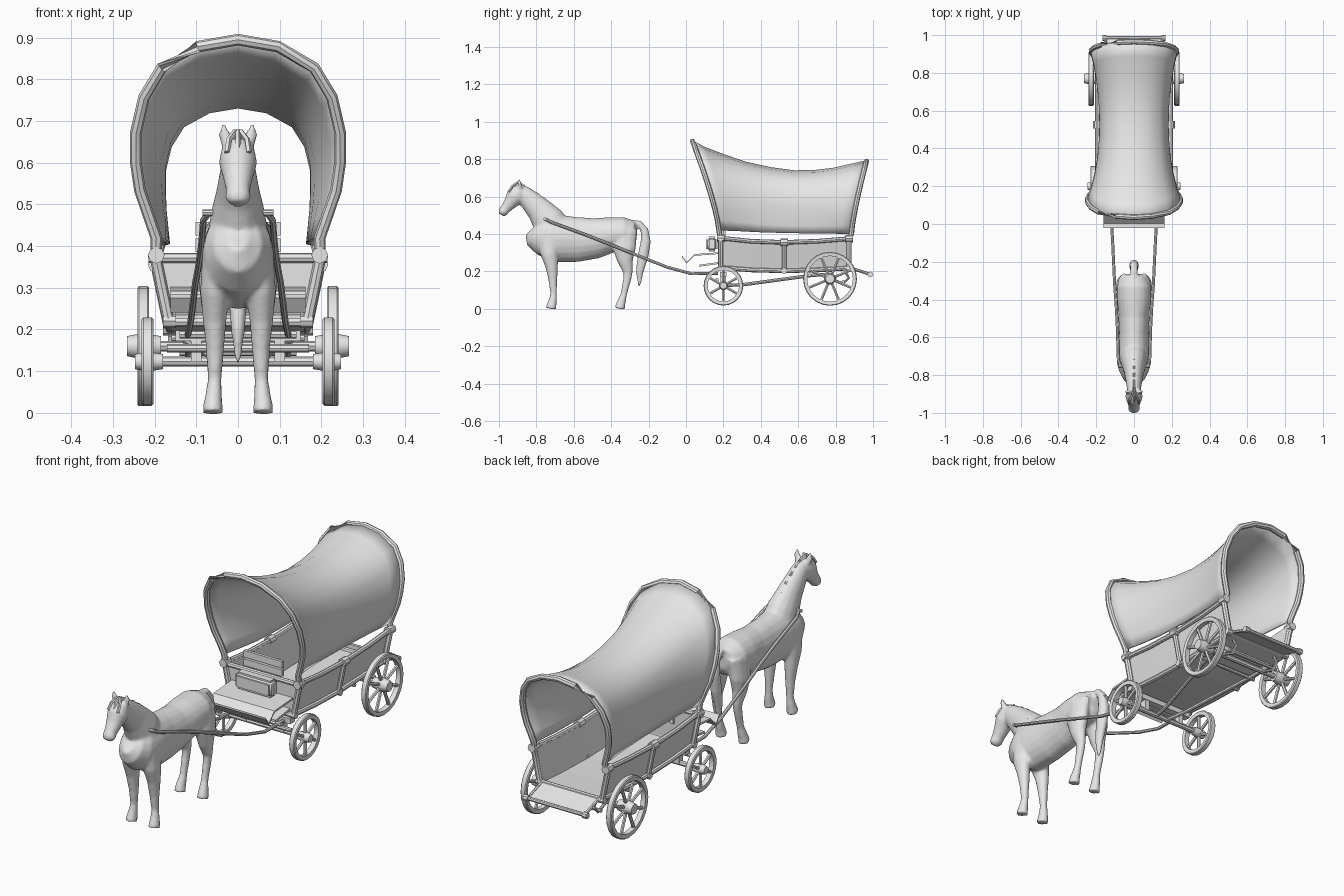
import bpy, bmesh, math
from mathutils import Vector

grey = bpy.data.materials.new("plain_grey")
grey.diffuse_color = (0.8, 0.8, 0.8, 1)


def finish(name, bm, smooth=True):
    bmesh.ops.recalc_face_normals(bm, faces=bm.faces)
    me = bpy.data.meshes.new(name)
    bm.to_mesh(me)
    bm.free()
    me.materials.append(grey)
    ob = bpy.data.objects.new(name, me)
    bpy.context.collection.objects.link(ob)
    if smooth:
        bpy.ops.object.select_all(action='DESELECT')
        ob.select_set(True)
        bpy.context.view_layer.objects.active = ob
        bpy.ops.object.shade_smooth_by_angle(angle=math.radians(40))
    return ob


def loft(bm, rings, n=12):
    """Elliptical rings (x, y, z, half width, half depth) skinned along their path."""
    pts = [Vector(r[:3]) for r in rings]
    loops = []
    for i, r in enumerate(rings):
        t = (pts[min(i + 1, len(pts) - 1)] - pts[max(i - 1, 0)]).normalized()
        ref = Vector((1, 0, 0)) if abs(t.x) < 0.9 else Vector((0, 0, 1))
        side = (ref - t * ref.dot(t)).normalized()
        up = t.cross(side)
        loops.append([bm.verts.new(pts[i] + side * r[3] * math.cos(a) + up * r[4] * math.sin(a))
                      for a in (2 * math.pi * k / n for k in range(n))])
    for A, B in zip(loops, loops[1:]):
        for k in range(n):
            bm.faces.new((A[k], A[(k + 1) % n], B[(k + 1) % n], B[k]))
    bm.faces.new(loops[0])
    bm.faces.new(loops[-1][::-1])


def tube(bm, pts, r, n=8):
    loft(bm, [(*p, r, r) for p in pts], n)


def box(bm, c, d):
    vs = bmesh.ops.create_cube(bm, size=1)["verts"]
    for v in vs:
        v.co = Vector([v.co[i] * d[i] + c[i] for i in range(3)])


def plate(bm, quad, off):
    """Flat four-cornered board thickened by an offset."""
    a = [bm.verts.new(q) for q in quad]
    b = [bm.verts.new(Vector(q) + Vector(off)) for q in quad]
    bm.faces.new(a)
    bm.faces.new(b[::-1])
    for k in range(4):
        j = (k + 1) % 4
        bm.faces.new((a[k], b[k], b[j], a[j]))


# ---- Horse: overlapping lofts fused into one skin ----
bm = bmesh.new()
loft(bm, [(0, -.83, .42, .025, .04), (0, -.815, .405, .058, .075), (0, -.77, .39, .082, .105),
          (0, -.69, .375, .086, .127), (0, -.58, .37, .08, .12), (0, -.48, .377, .082, .108),
          (0, -.40, .395, .09, .095), (0, -.33, .405, .09, .085), (0, -.28, .40, .07, .07),
          (0, -.265, .40, .03, .035)], 20)
loft(bm, [(0, -.70, .41, .075, .10), (0, -.74, .475, .066, .088), (0, -.785, .53, .052, .07),
          (0, -.83, .575, .044, .058), (0, -.875, .62, .036, .045), (0, -.895, .65, .022, .022)], 16)
loft(bm, [(0, -.875, .645, .025, .02), (0, -.888, .63, .04, .045), (0, -.912, .60, .046, .052),
          (0, -.94, .565, .036, .036), (0, -.965, .535, .029, .028), (0, -.98, .515, .031, .026),
          (0, -.988, .502, .02, .016)], 16)
for s in (-1, 1):
    # front legs
    loft(bm, [(s * .05, -.73, .40, .035, .07), (s * .055, -.73, .29, .036, .048),
              (s * .056, -.718, .225, .029, .034), (s * .055, -.712, .155, .022, .024),
              (s * .056, -.708, .08, .017, .017), (s * .058, -.712, .045, .02, .022),
              (s * .06, -.718, .022, .023, .026), (s * .06, -.722, 0, .026, .03)], 12)
    # hind legs
    loft(bm, [(s * .05, -.33, .42, .035, .07), (s * .058, -.33, .32, .038, .062),
              (s * .058, -.325, .255, .03, .042), (s * .056, -.31, .195, .02, .026),
              (s * .056, -.315, .155, .018, .022), (s * .056, -.332, .08, .016, .017),
              (s * .058, -.342, .045, .02, .022), (s * .06, -.35, .022, .023, .025),
              (s * .06, -.354, 0, .026, .029)], 12)
    # ears
    loft(bm, [(s * .025, -.885, .645, .016, .012), (s * .033, -.89, .668, .016, .011),
              (s * .036, -.893, .693, .005, .005)], 8)
# tail
loft(bm, [(0, -.29, .455, .02, .02), (0, -.25, .455, .02, .018), (0, -.222, .42, .022, .022),
          (0, -.215, .36, .025, .028), (0, -.23, .28, .024, .03), (0, -.247, .20, .017, .022),
          (0, -.25, .12, .006, .008)], 10)
horse = finish("horse", bm, False)
rm = horse.modifiers.new("fuse", 'REMESH')
rm.mode = 'VOXEL'
rm.voxel_size = .0075
rm.use_smooth_shade = True
sm = horse.modifiers.new("soften", 'SMOOTH')
sm.iterations = 3

# Mane tufts and forelock
bm = bmesh.new()
for i in range(7):
    t = i / 6
    y, z = -.885 + .22 * t, .665 - .17 * t + .015 * math.sin(3 * t)
    for s in (-1, 1):
        plate(bm, [(0, y - .018, z + .012), (0, y + .022, z - .008),
                   (s * (.026 + .03 * t), y + .012, z - .045), (s * (.024 + .03 * t), y, z - .042)],
              (s * .004, .002, .004))
for x in (-.022, 0, .022):
    tube(bm, [(x * .3, -.9, .675), (x, -.928, .655), (x * 1.2, -.947, .625)], .007, 5)
finish("mane", bm, False)

# ---- Harness and shafts ----
bm = bmesh.new()
tube(bm, [(-.085, -.755, .48), (.085, -.755, .48)], .008)
for s in (-1, 1):
    tube(bm, [(s * .07, -.755, .48), (s * .083, -.72, .462), (s * .088, -.55, .40), (s * .095, -.42, .35),
              (s * .102, -.33, .313), (s * .113, -.1, .222), (s * .12, .03, .187), (s * .122, .17, .188)], .008, 8)
finish("harness_shafts", bm)

# ---- Canopy ----
ARCH = [(0, 1), (.39, .965), (.745, .86), (.92, .71), (1, .53), (1, .38), (.96, .24), (.88, .12), (.8, 0)]
# per section: top y, top z, bottom y, bottom z, half width, straightness of the foot
SECTIONS = [(.035, .895, .176, .42, .245, 0), (.10, .86, .225, .418, .225, .2), (.20, .822, .295, .415, .204, .45),
            (.315, .782, .38, .41, .188, .7), (.45, .752, .47, .407, .179, .9), (.58, .735, .56, .405, .178, .9),
            (.69, .737, .66, .403, .184, .8), (.79, .749, .74, .402, .194, .6), (.89, .772, .82, .402, .209, .4),
            (.965, .788, .885, .402, .225, .2)]


def arch(sec):
    yt, zt, yb, zb, w, k = sec
    half = [((px + (1 - px) * k * .8 * (h < .4)) * w, yb + (yt - yb) * h ** 1.3, zb + (zt - zb) * h)
            for px, h in ARCH]
    return [(-x, y, z) for x, y, z in half[:0:-1]] + half


bm = bmesh.new()
rows = [[bm.verts.new(p) for p in arch(s)] for s in SECTIONS]
for A, B in zip(rows, rows[1:]):
    for i in range(len(A) - 1):
        bm.faces.new((A[i], A[i + 1], B[i + 1], B[i]))
sol = finish("canopy", bm).modifiers.new("cloth", 'SOLIDIFY')
sol.thickness = .01
sol.offset = 0

# End bows run on down into the wagon corners
for name, sec, y in (("front_bow", SECTIONS[0], .185), ("rear_bow", SECTIONS[-1], .872)):
    bm = bmesh.new()
    tube(bm, [(-.165, y, .215), (-.197, y, .37)] + arch(sec) + [(.197, y, .37), (.165, y, .215)], .014, 8)
    finish(name, bm)

# ---- Wagon box ----
Y = [.185, .35, .525, .70, .872]
TOP = [.378, .361, .355, .361, .375]
LOW = [.22, .207, .202, .207, .217]
bm = bmesh.new()
for i in range(4):
    plate(bm, [(-.16, Y[i], LOW[i]), (.16, Y[i], LOW[i]), (.16, Y[i + 1], LOW[i + 1]),
               (-.16, Y[i + 1], LOW[i + 1])], (0, 0, -.012))
    for s in (-1, 1):
        plate(bm, [(s * .16, Y[i], LOW[i]), (s * .16, Y[i + 1], LOW[i + 1]),
                   (s * .192, Y[i + 1], TOP[i + 1]), (s * .192, Y[i], TOP[i])], (-s * .01, 0, 0))
plate(bm, [(-.16, .185, .215), (.16, .185, .215), (.19, .185, .365), (-.19, .185, .365)], (0, .01, 0))
finish("wagon_box", bm, False)

bm = bmesh.new()
for s in (-1, 1):
    tube(bm, [(s * .195, y, z) for y, z in zip(Y, TOP)], .012)
    tube(bm, [(s * .163, y, z) for y, z in zip(Y, LOW)], .012)
    tube(bm, [(s * .166, .525, .202), (s * .198, .525, .355)], .012)
    for i in (0, 2, 4):
        tube(bm, [(s * .196, Y[i] - .02, TOP[i]), (s * .196, Y[i] + .02, TOP[i])], .02)
        tube(bm, [(s * .15, Y[i], LOW[i]), (s * .18, Y[i], LOW[i])], .016)
tube(bm, [(-.215, .185, .372), (.215, .185, .372)], .012)
for y, z in ((.185, .218), (.872, .217)):
    tube(bm, [(-.175, y, z), (.175, y, z)], .012)
finish("wagon_rails", bm)

# Lowered tailgate with end bar
bm = bmesh.new()
plate(bm, [(-.145, .88, .222), (.145, .88, .222), (.145, .98, .188), (-.145, .98, .188)], (0, 0, -.01))
tube(bm, [(-.165, .985, .183), (.165, .985, .183)], .009)
for s in (-1, 1):
    tube(bm, [(s * .15, .87, .222), (s * .15, .985, .183)], .008)
    tube(bm, [(s * .145, .985, .183), (s * .168, .985, .183)], .015)
finish("tailgate", bm)

# ---- Driver seat ----
bm = bmesh.new()
FOOT = [(-.022, .285), (.003, .25), (.045, .292), (.185, .302)]
for (y0, z0), (y1, z1) in zip(FOOT, FOOT[1:]):
    plate(bm, [(-.162, y0, z0), (.162, y0, z0), (.162, y1, z1), (-.162, y1, z1)], (0, 0, -.009))
plate(bm, [(-.15, .07, .235), (.15, .07, .235), (.15, .18, .25), (-.15, .18, .25)], (0, 0, -.01))
for z in (.402, .442):
    box(bm, (0, .195, z), (.205, .014, .032))
for s in (-1, 1):
    box(bm, (s * .07, .206, .38), (.02, .01, .15))
finish("seat_boards", bm, False)
bm = bmesh.new()
box(bm, (0, .138, .345), (.2, .06, .08))
bmesh.ops.bevel(bm, geom=bm.edges[:], offset=.014, segments=3, affect='EDGES')
finish("seat_cushion", bm)


# ---- Wheels ----
def wheel(name, x, y, z, r, spokes, hub_in, hub_out, hr):
    bm = bmesh.new()
    n = 24
    prof = [(-.012, r - .022), (-.014, r - .004), (-.01, r), (.01, r), (.014, r - .004), (.012, r - .022)]
    rows = [[bm.verts.new((x + dx, y + q * math.cos(a), z + q * math.sin(a))) for dx, q in prof]
            for a in (2 * math.pi * k / n for k in range(n))]
    for k in range(n):
        A, B = rows[k], rows[(k + 1) % n]
        for i in range(6):
            bm.faces.new((A[i], A[(i + 1) % 6], B[(i + 1) % 6], B[i]))
    for k in range(spokes):
        a = 2 * math.pi * (k + .5) / spokes
        c, d = math.cos(a), math.sin(a)
        tube(bm, [(x, y, z), (x, y + (r - .015) * c, z + (r - .015) * d)], .008, 6)
    s = 1 if x > 0 else -1
    loft(bm, [(s * hub_in, y, z, hr * .75, hr * .75), (abs(x) * s, y, z, hr, hr),
              (s * hub_out, y, z, hr * .75, hr * .75)], 12)
    finish(name, bm)


for s, side in ((-1, "left"), (1, "right")):
    wheel("front_wheel_" + side, s * .217, .2, .123, .106, 6, .18, .247, .024)
    wheel("rear_wheel_" + side, s * .227, .77, .16, .144, 8, .185, .266, .032)

# ---- Undercarriage ----
bm = bmesh.new()
tube(bm, [(-.22, .2, .123), (.22, .2, .123)], .012)
tube(bm, [(-.22, .77, .16), (.22, .77, .16)], .013)
for y, z in ((.2, .185), (.77, .19)):
    box(bm, (0, y, z), (.3, .035, .025))
tube(bm, [(-.17, .165, .155), (.17, .165, .155)], .01)
tube(bm, [(-.14, .13, .188), (.14, .13, .188)], .01)
tube(bm, [(-.16, .66, .18), (.16, .66, .18)], .009)
for s in (-1, 1):
    box(bm, (s * .1, .2, .155), (.025, .03, .065))
    box(bm, (s * .12, .77, .178), (.025, .03, .04))
    tube(bm, [(s * .03, .2, .125), (s * .05, .3, .128), (s * .13, .67, .178), (s * .14, .77, .185)], .009)
    tube(bm, [(s * .12, .77, .16), (s * .12, .84, .135), (s * .12, .87, .165), (s * .12, .85, .2)], .007)
tube(bm, [(-.14, .84, .145), (.14, .84, .145)], .008)
finish("undercarriage", bm)
